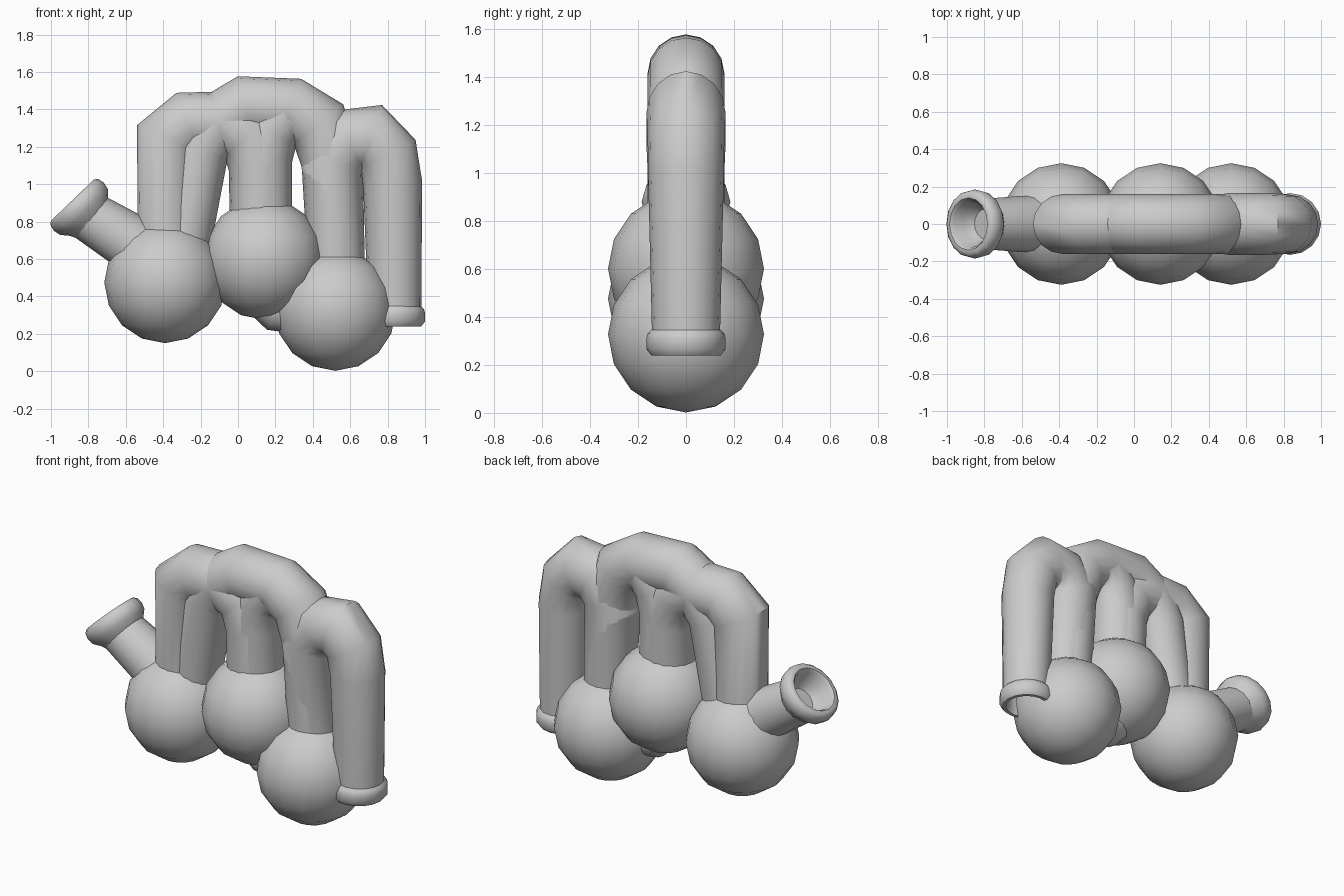
import bpy, bmesh, math
from mathutils import Vector

if "Cube" in bpy.data.objects:
    bpy.data.objects.remove(bpy.data.objects["Cube"])

SIDES = 16


def finish(name, bm):
    bmesh.ops.recalc_face_normals(bm, faces=bm.faces)
    me = bpy.data.meshes.new(name)
    bm.to_mesh(me)
    bm.free()
    for p in me.polygons:
        p.use_smooth = True
    me.set_sharp_from_angle(angle=math.radians(45))
    ob = bpy.data.objects.new(name, me)
    bpy.context.collection.objects.link(ob)
    return ob


def loft(name, rings, cap_end=False):
    """rings: (centre, side vector in the xz plane, radius along y)"""
    bm = bmesh.new()
    loops = []
    for c, side, r in rings:
        loop = []
        for i in range(SIDES):
            a = 2 * math.pi * i / SIDES
            loop.append(bm.verts.new(c + side * math.cos(a) + Vector((0, r * math.sin(a), 0))))
        loops.append(loop)
    for a, b in zip(loops, loops[1:]):
        for i in range(SIDES):
            j = (i + 1) % SIDES
            bm.faces.new((a[i], a[j], b[j], b[i]))
    if cap_end:
        bm.faces.new(loops[-1])
    return finish(name, bm)


def tube(name, path):
    """Mitred pipe through (x, z, radius) points."""
    pts = [Vector((x, 0, z)) for x, z, r in path]
    rings = []
    for i, p in enumerate(pts):
        a = (p - pts[i - 1]).normalized() if i else (pts[1] - p).normalized()
        b = (pts[i + 1] - p).normalized() if i < len(pts) - 1 else a
        t = (a + b).normalized()
        r = path[i][2]
        rings.append((p, Vector((t.z, 0, -t.x)) * r / max(t.dot(a), 0.6), r))
    return loft(name, rings)


def lathe(name, origin, axis, profile):
    """Turned part: profile is (distance along axis, radius)."""
    o = Vector((origin[0], 0, origin[1]))
    d = Vector((axis[0], 0, axis[1])).normalized()
    s = Vector((d.z, 0, -d.x))
    return loft(name, [(o + d * h, s * r, r) for h, r in profile], cap_end=True)


# three round chambers
for name, x, z in (("left_chamber", -0.39, 0.475), ("middle_chamber", 0.14, 0.60),
                   ("right_chamber", 0.52, 0.327)):
    bm = bmesh.new()
    bmesh.ops.create_uvsphere(bm, u_segments=16, v_segments=8, radius=0.325)
    finish(name, bm).location = (x, 0, z)

# left arch, from left chamber to middle chamber
tube("left_arch_pipe", [(-0.38, 0.55, .155), (-0.38, 1.24, .16), (-0.27, 1.33, .16),
                        (-0.09, 1.335, .16), (0.06, 1.26, .16), (0.11, 1.1, .16), (0.12, 0.65, .16)])

# slanted pipe rising into the top arch, down to right chamber
tube("top_arch_pipe", [(-0.31, 0.55, .14), (-0.20, 1.18, .15), (-0.12, 1.32, .16), (0.04, 1.415, .16),
                       (0.29, 1.405, .16), (0.43, 1.32, .16), (0.50, 1.12, .16), (0.525, 0.45, .145)])

# middle riser joining the top arch
tube("middle_riser_pipe", [(0.135, 0.65, .155), (0.135, 1.14, .155), (0.17, 1.28, .155),
                           (0.25, 1.385, .155), (0.36, 1.37, .155)])

# right arch with long outlet leg
tube("right_arch_pipe", [(0.545, 0.45, .135), (0.50, 1.12, .165), (0.585, 1.235, .165), (0.71, 1.25, .165),
                         (0.80, 1.16, .16), (0.827, 1.0, .158), (0.838, 0.34, .142)])
lathe("outlet_lip", (0.835, 0.35), (0, -1),
      [(0, .14), (.02, .16), (.04, .165), (.085, .165), (.11, .145), (.11, .125), (.07, .118), (-.2, .115)])

# low connector between middle and right chambers
tube("lower_connector", [(0.13, 0.52, .12), (0.145, 0.40, .12), (0.21, 0.345, .13), (0.45, 0.31, .13)])

# filling neck and flared funnel
tube("funnel_neck", [(-0.46, 0.59, .155), (-0.605, 0.71, .15), (-0.80, 0.83, .135)])
lathe("funnel_rim", (-0.885, 0.915), (-0.69, 0.72),
      [(-.17, .12), (-.125, .145), (-.088, .177), (-.05, .185), (-.015, .178), (0, .16),
       (0, .14), (-.02, .125), (-.08, .115), (-.13, .08)])
